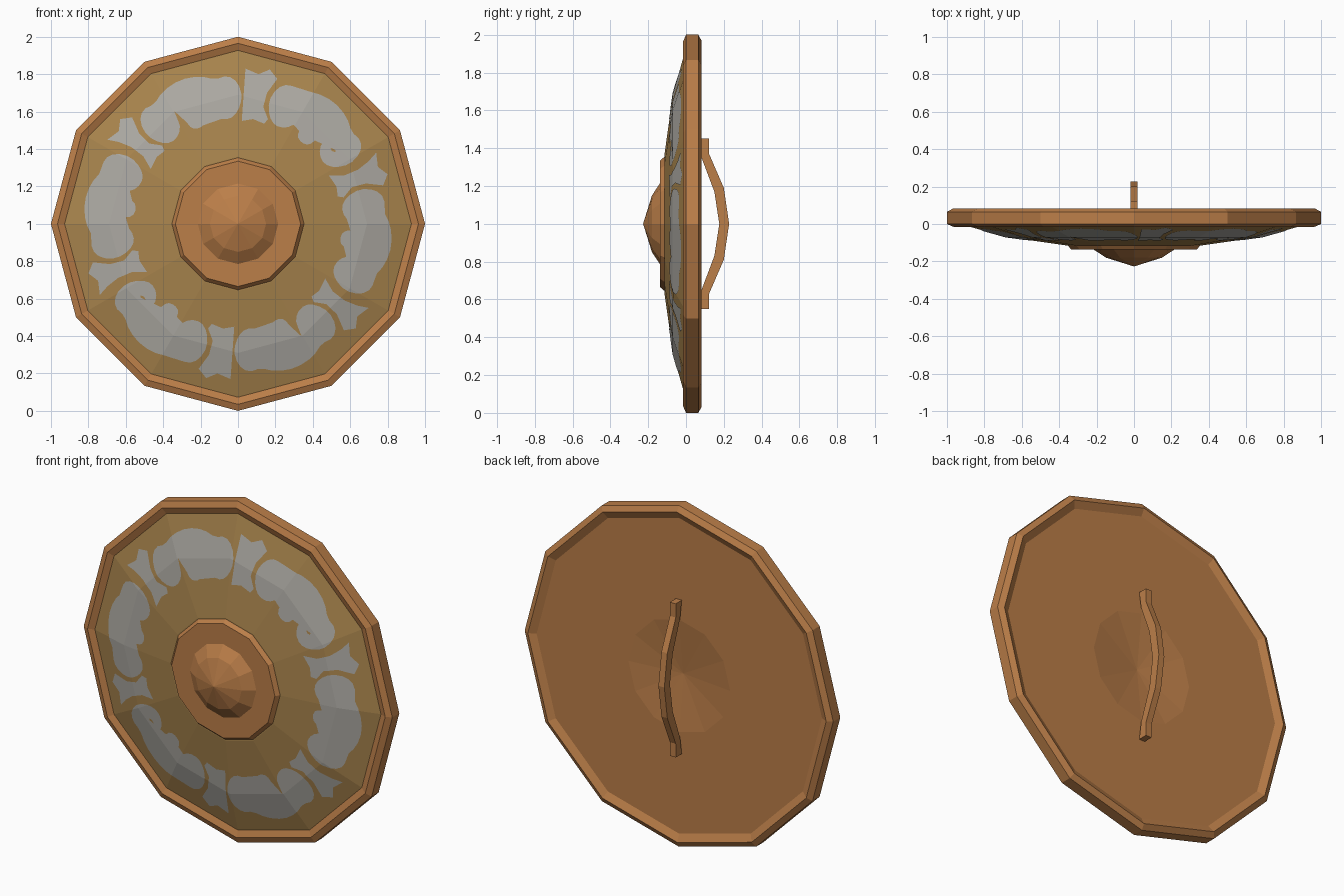
import bpy, bmesh, math
from mathutils import Vector

if "Cube" in bpy.data.objects:
    bpy.data.objects.remove(bpy.data.objects["Cube"])

SIDES = 12
CENTRE_Z = 1.0


def material(name, rgb):
    m = bpy.data.materials.new(name)
    m.diffuse_color = (*rgb, 1)
    m.use_nodes = True
    m.node_tree.nodes["Principled BSDF"].inputs["Base Color"].default_value = m.diffuse_color
    return m


copper = material("copper", (0.50, 0.21, 0.066))
tan = material("tan", (0.40, 0.235, 0.075))
grey = material("pale grey", (0.42, 0.405, 0.37))


def finish(bm, name, *mats):
    me = bpy.data.meshes.new(name)
    bm.to_mesh(me)
    bm.free()
    for m in mats:
        me.materials.append(m)
    ob = bpy.data.objects.new(name, me)
    bpy.context.collection.objects.link(ob)
    return ob


def lathe(profile, loop=False):
    """Turn an (r, y) profile around the shield axis into 12 flat sides."""
    bm = bmesh.new()
    rings = []
    for r, y in profile:
        if r == 0:
            rings.append([bm.verts.new((0, y, CENTRE_Z))] * SIDES)
        else:
            rings.append([bm.verts.new((r * math.cos(math.tau * i / SIDES), y,
                                        CENTRE_Z + r * math.sin(math.tau * i / SIDES)))
                          for i in range(SIDES)])
    pairs = list(zip(rings, rings[1:]))
    if loop:
        pairs.append((rings[-1], rings[0]))
    for a, b in pairs:
        for i in range(SIDES):
            j = (i + 1) % SIDES
            bm.faces.new(list(dict.fromkeys((a[i], a[j], b[j], b[i]))))
    bmesh.ops.recalc_face_normals(bm, faces=bm.faces)
    return bm


# Rim with ridged front and back
finish(lathe([(1, 0), (1, .065), (.967, .083), (.925, .062), (.925, 0), (.965, -.015)],
             loop=True), "rim", copper)

# Shield board: tan front, copper back with a shallow dent
R_IN, R_MID, R_OUT = .36, .69, .93
Y_IN, Y_MID, Y_OUT = -.115, -.068, 0
bm = lathe([(0, Y_IN), (R_IN, Y_IN), (R_MID, Y_MID), (R_OUT, Y_OUT),
            (R_OUT, .062), (.33, .062), (0, .025)])
for f in bm.faces:
    f.material_index = 0 if f.normal.y < -.5 else 1
finish(bm, "shield_board", tan, copper)

# Central boss: flat ring plus faceted dome
finish(lathe([(0, -.10), (.358, -.11), (.335, -.137), (.215, -.137), (.15, -.18), (0, -.227)]),
       "boss", copper)

# Grip on the back
half_outer = [(.122, .45), (.122, .37), (.2, .19)]
half_inner = [(.15, .17), (.082, .35), (.066, .45)]
outline = (half_outer + [(.228, 0)] + [(y, -z) for y, z in reversed(half_outer)]
           + [(y, -z) for y, z in reversed(half_inner)] + [(.176, 0)] + half_inner)
bm = bmesh.new()
face = bm.faces.new([bm.verts.new((-.019, y, CENTRE_Z + z)) for y, z in outline])
ext = bmesh.ops.extrude_face_region(bm, geom=[face])
bmesh.ops.translate(bm, vec=(.038, 0, 0),
                    verts=[v for v in ext["geom"] if isinstance(v, bmesh.types.BMVert)])
bmesh.ops.recalc_face_normals(bm, faces=bm.faces)
finish(bm, "grip", copper)

# Painted ornament: a scroll and a spool, repeated six times
half_scroll = [(7.5, .815), (13, .78), (18, .795), (22, .755), (24, .675), (22, .60),
               (17.5, .56), (11.5, .57), (7.8, .62), (9.5, .665), (11.7, .632),
               (15, .636), (17.5, .677), (15, .712), (10.4, .716), (6.5, .685),
               (5, .62), (4, .565)]
scroll = ([(0, .83)] + half_scroll + [(0, .55)]
          + [(-a, r) for a, r in reversed(half_scroll)])
spool = [(.04, .83), (.11, .80), (.17, .825), (.21, .775), (.155, .70), (.135, .625),
         (.16, .56), (.14, .535), (.08, .56), (.02, .55), (.06, .62), (.07, .70), (.06, .77)]


def rounded(pts):
    """Cut the corners of a closed outline once."""
    out = []
    for p, q in zip(pts, pts[1:] + pts[:1]):
        p, q = Vector(p), Vector(q)
        out += [p.lerp(q, .25), p.lerp(q, .75)]
    return out


def front_y(x, z):
    """Depth of the faceted tan surface at a point."""
    step = math.tau / SIDES
    a = math.atan2(z, x)
    mid = (math.floor(a / step) + .5) * step
    r = math.hypot(x, z) * math.cos(a - mid) / math.cos(step / 2)
    if r < R_MID:
        return Y_IN + (r - R_IN) / (R_MID - R_IN) * (Y_MID - Y_IN)
    return Y_MID + (r - R_MID) / (R_OUT - R_MID) * (Y_OUT - Y_MID)


scroll_xz = [(r * math.cos(math.radians(112 - a)), r * math.sin(math.radians(112 - a)))
             for a, r in rounded(scroll)]
bm = bmesh.new()
for k in range(6):
    c, s = math.cos(k * math.pi / 3), math.sin(k * math.pi / 3)
    for shape in (scroll_xz, spool):
        bm.faces.new([bm.verts.new((x * c - z * s, 0, x * s + z * c)) for x, z in shape])
bmesh.ops.triangulate(bm, faces=bm.faces)


def split(co, no):
    bmesh.ops.bisect_plane(bm, geom=bm.verts[:] + bm.edges[:] + bm.faces[:], dist=1e-5,
                           plane_co=co, plane_no=no)


# Split the ornament along the board's folds, then lay it on the surface
for i in range(SIDES):
    a = math.tau * i / SIDES
    if i < SIDES // 2:
        split((0, 0, 0), (-math.sin(a), 0, math.cos(a)))
    n = Vector((math.cos(a + math.pi / SIDES), 0, math.sin(a + math.pi / SIDES)))
    split(n * R_MID * math.cos(math.pi / SIDES), n)
for v in bm.verts:
    v.co.y = front_y(v.co.x, v.co.z) - .003
    v.co.z += CENTRE_Z
for f in bm.faces:
    f.normal_update()
    if f.normal.y > 0:
        f.normal_flip()
finish(bm, "painted_ornament", grey)
